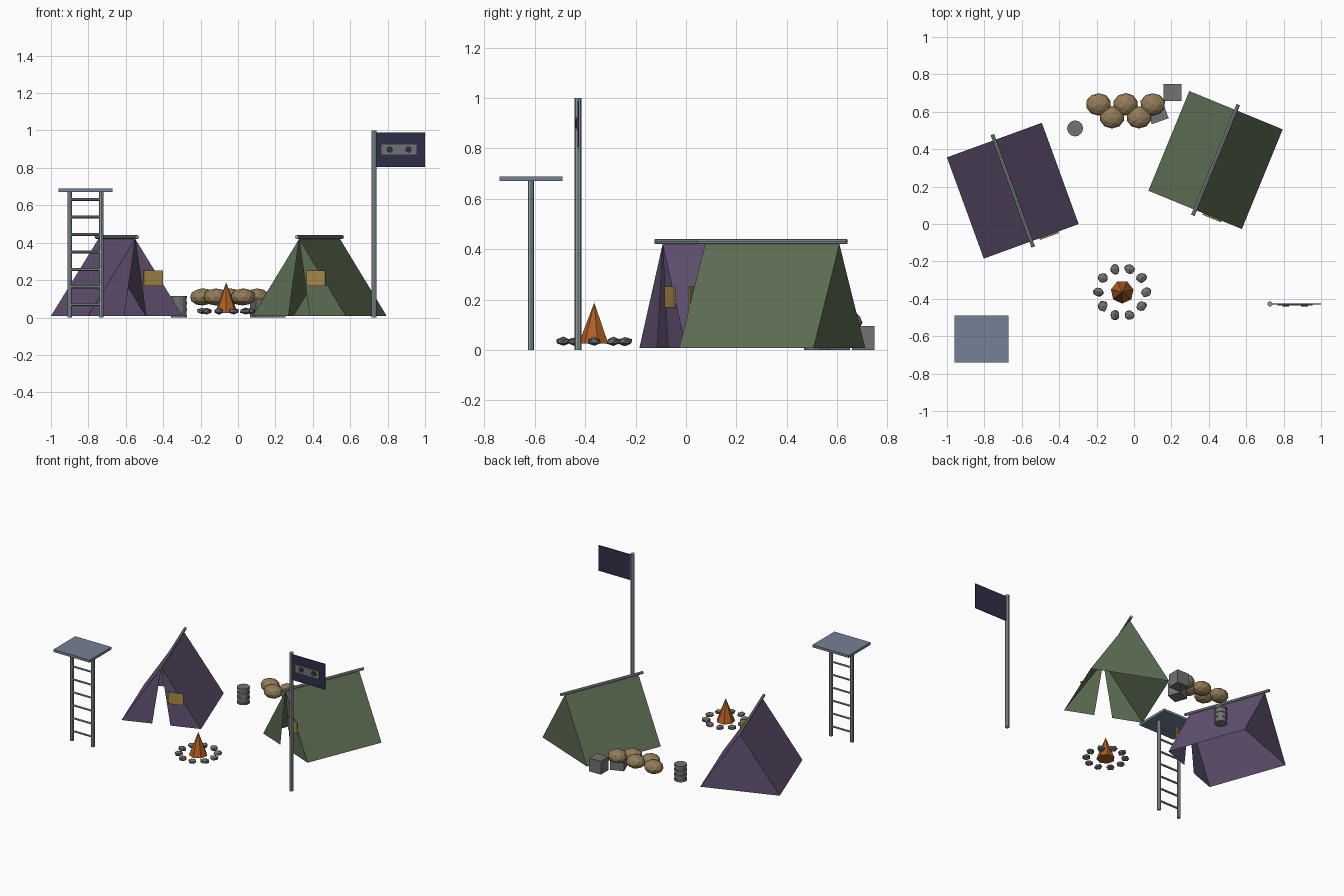
import bpy, bmesh, math, random
from mathutils import Matrix, Vector

random.seed(4)
if "Cube" in bpy.data.objects:
    bpy.data.objects.remove(bpy.data.objects["Cube"], do_unlink=True)


def material(name, r, g, b):
    m = bpy.data.materials.new(name)
    m.use_nodes = True
    m.diffuse_color = (r, g, b, 1)
    m.node_tree.nodes["Principled BSDF"].inputs["Base Color"].default_value = (r, g, b, 1)
    return m


PURPLE = material("purple canvas", .125, .088, .175)
GREEN = material("green canvas", .108, .15, .085)
SLATE = material("slate blue", .18, .22, .30)
STEEL = material("pale steel", .29, .34, .37)
ORANGE = material("flame orange", .42, .11, .018)
OCHRE = material("ochre patch", .38, .25, .07)
SACK = material("sack tan", .29, .20, .10)
GRAY = material("stone gray", .17, .17, .17)
NAVY = material("navy", .028, .028, .065)


def finish(name, bm, mat, matrix=Matrix()):
    bmesh.ops.recalc_face_normals(bm, faces=bm.faces)
    mesh = bpy.data.meshes.new(name)
    bm.to_mesh(mesh)
    bm.free()
    mesh.materials.append(mat)
    obj = bpy.data.objects.new(name, mesh)
    obj.matrix_world = matrix
    bpy.context.collection.objects.link(obj)
    return obj


def box(name, center, size, mat, turn=0, parent=Matrix()):
    bm = bmesh.new()
    bmesh.ops.create_cube(bm, size=1)
    bmesh.ops.scale(bm, vec=size, verts=bm.verts)
    place = parent @ Matrix.Translation(center) @ Matrix.Rotation(math.radians(turn), 4, "Z")
    return finish(name, bm, mat, place)


def rod(name, start, end, radius, mat, sides=8, tip=None, parent=Matrix()):
    """Cylinder (or cone, when tip is given) between two points."""
    a, b = Vector(start), Vector(end)
    bm = bmesh.new()
    bmesh.ops.create_cone(bm, cap_ends=True, segments=sides, radius1=radius,
                          radius2=radius if tip is None else tip, depth=(b - a).length)
    aim = (b - a).to_track_quat("Z", "Y").to_matrix().to_4x4()
    return finish(name, bm, mat, parent @ Matrix.Translation((a + b) / 2) @ aim)


def lump(name, center, size, mat, detail, jitter=0):
    bm = bmesh.new()
    bmesh.ops.create_icosphere(bm, subdivisions=detail, radius=1)
    for v in bm.verts:
        v.co *= 1 + random.uniform(-jitter, jitter)
    bmesh.ops.scale(bm, vec=size, verts=bm.verts)
    spin = Matrix.Rotation(random.uniform(0, math.pi), 4, "Z") if detail == 1 else Matrix()
    return finish(name, bm, mat, Matrix.Translation(center) @ spin)


def tent(name, x, y, turn, mat):
    """Ridge tent without a floor, with a split front."""
    place = Matrix.Translation((x, y, 0)) @ Matrix.Rotation(math.radians(turn), 4, "Z")
    half, front, top, low, gap = .27, .288, .42, .008, .062
    bm = bmesh.new()
    ridge_f = bm.verts.new((0, -front, top))
    ridge_b = bm.verts.new((0, front, top))
    corners_b = []
    for s in (-1, 1):
        corner_f = bm.verts.new((s * half, -front, low))
        corner_b = bm.verts.new((s * half, front, low))
        flap = bm.verts.new((s * gap, -front, low))
        bm.faces.new((ridge_f, corner_f, corner_b, ridge_b))
        bm.faces.new((ridge_f, flap, corner_f))
        corners_b.append(corner_b)
    bm.faces.new((ridge_b, *corners_b))
    finish(name + "_canvas", bm, mat, place)
    rod(name + "_ridge_pole", (0, -.32, .43), (0, .32, .43), .01, STEEL, parent=place)
    box(name + "_patch", (.1, -front - .005, .21), (.107, .008, .084), OCHRE, parent=place)


tent("purple_tent", -.648, .178, 20, PURPLE)
tent("green_tent", .436, .342, -22.3, GREEN)

# Lookout tower with ladder
TX, TY = -.815, -.615
box("tower_platform", (TX, TY, .68), (.29, .25, .018), SLATE)
for s, side in ((-1, "right"), (1, "left")):
    rod("tower_leg_" + side, (TX + s * .084, TY, 0), (TX + s * .084, TY, .672), .0125, STEEL)
for i in range(7):
    z = .07 + i * .0935
    rod("ladder_rung", (TX - .084, TY, z), (TX + .084, TY, z), .0075, STEEL, 6)

# Flag
FX, FY = .727, -.428
rod("flag_pole", (FX, FY, 0), (FX, FY, 1), .014, STEEL)
box("flag_cloth", (.87, FY, .896), (.26, .006, .184), NAVY)
box("flag_panel", (.861, FY - .004, .898), (.188, .006, .055), GRAY)
for x in (.811, .911):
    rod("flag_disc", (x, FY - .005, .898), (x, FY - .012, .898), .018, NAVY)

# Campfire
CX, CY = -.063, -.364
rod("flame", (CX, CY, .025), (CX, CY, .188), .062, ORANGE, 7, tip=0)
for i in range(10):
    a = i * math.tau / 10
    lump("fire_stone", (CX + .128 * math.cos(a), CY + .128 * math.sin(a), .034),
         (.032, .028, .018), GRAY, 1, .1)

# Sacks in two staggered rows
for row, count in enumerate((3, 2)):
    for i in range(count):
        x = -.19 + .145 * i + .072 * row
        lump("sack", (x, .64 - .07 * row, .11), (.067, .06, .046), SACK, 2, .02)

# Crates and barrel
box("crate", (.206, .703, .048), (.095, .09, .096), GRAY)
box("crate_turned", (.125, .592, .048), (.095, .09, .096), GRAY, 20)
BX, BY = -.315, .511
rod("barrel_body", (BX, BY, .003), (BX, BY, .113), .039, GRAY, 12)
for z in (0, .035, .07, .104):
    rod("barrel_hoop", (BX, BY, z), (BX, BY, z + .012), .043, GRAY, 12)
